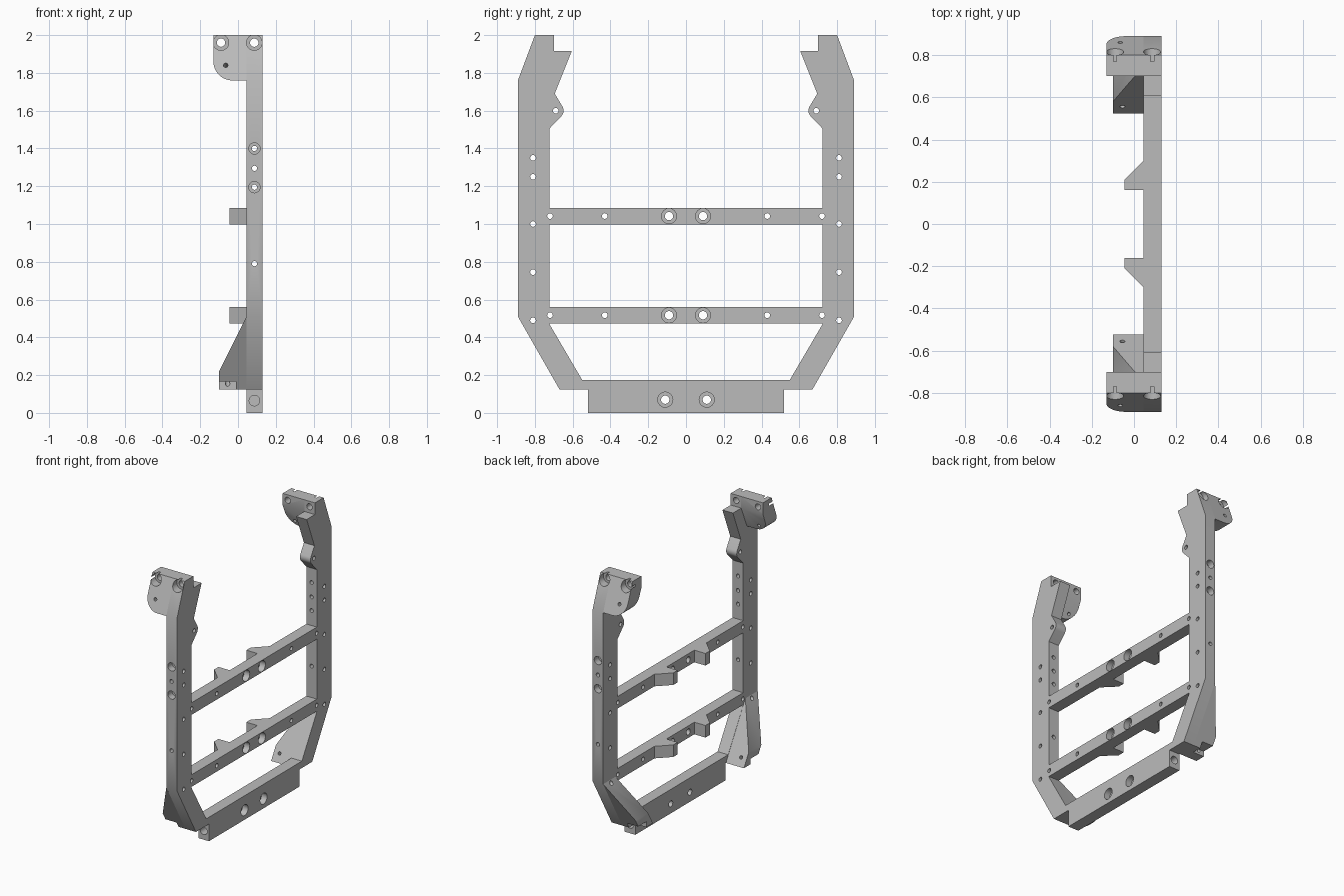
import bpy, bmesh, math
from mathutils import Vector, Matrix

if "Cube" in bpy.data.objects:
    bpy.data.objects.remove(bpy.data.objects["Cube"], do_unlink=True)

GREY = (0.5, 0.5, 0.5, 1)
mat = bpy.data.materials.new("plain grey")
mat.use_nodes = True
mat.diffuse_color = GREY
mat.node_tree.nodes["Principled BSDF"].inputs["Base Color"].default_value = GREY

X_IN, X_OUT = 0.045, 0.13      # thickness of the main frame
X_MID = 0.087


def make_object(name, bm):
    bmesh.ops.recalc_face_normals(bm, faces=bm.faces)
    me = bpy.data.meshes.new(name)
    bm.to_mesh(me)
    bm.free()
    ob = bpy.data.objects.new(name, me)
    bpy.context.collection.objects.link(ob)
    me.materials.append(mat)
    return ob


def prism(points, place, lo, hi):
    """Extrude a 2D profile; place(a, b, depth) gives the 3D point."""
    bm = bmesh.new()
    face = bm.faces.new([bm.verts.new(place(a, b, lo)) for a, b in points])
    new = bmesh.ops.extrude_face_region(bm, geom=[face])["geom"]
    move = Vector(place(0, 0, hi)) - Vector(place(0, 0, lo))
    bmesh.ops.translate(bm, vec=move, verts=[v for v in new if isinstance(v, bmesh.types.BMVert)])
    bmesh.ops.recalc_face_normals(bm, faces=bm.faces)
    return bm


def along_x(a, b, d):
    return (d, a, b)


def along_z(a, b, d):
    return (a, b, d)


def bore(bm, start, direction, steps, sides=24):
    """Add a stepped round cutter: steps are (length, radius) along the axis."""
    turn = Vector(direction).to_track_quat("Z", "Y").to_matrix()
    rings, depth = [], 0
    for length, radius in steps:
        for d in (depth, depth + length):
            rings.append([bm.verts.new(Vector(start) + turn @ Vector((
                radius * math.cos(math.tau * i / sides),
                radius * math.sin(math.tau * i / sides), d))) for i in range(sides)])
        depth += length
    for r, q in zip(rings, rings[1:]):
        for i in range(sides):
            j = (i + 1) % sides
            bm.faces.new((r[i], r[j], q[j], q[i]))
    bm.faces.new(rings[0][::-1])
    bm.faces.new(rings[-1])


def cut(ob, cutter):
    mod = ob.modifiers.new("cut", "BOOLEAN")
    mod.operation, mod.solver, mod.object = "DIFFERENCE", "EXACT", cutter
    bpy.ops.object.select_all(action="DESELECT")
    ob.select_set(True)
    bpy.context.view_layer.objects.active = ob
    bpy.ops.object.modifier_apply(modifier=mod.name)


parts = []

# U-shaped main frame, half outline mirrored across the middle
bump = [(-0.69 + 0.042 * math.cos(math.radians(a)), 1.6 + 0.042 * math.sin(math.radians(a)))
        for a in range(30, -46, -15)]
half = [(-0.52, 0), (-0.52, 0.125), (-0.67, 0.125), (-0.89, 0.51), (-0.89, 1.76),
        (-0.8, 2), (-0.7, 2), (-0.7, 1.915), (-0.605, 1.915), (-0.695, 1.69)]
half += bump + [(-0.723, 1.505), (-0.723, 0.47), (-0.55, 0.175)]
outline = half + [(-y, z) for y, z in reversed(half)]
parts.append(make_object("main_frame", prism(outline, along_x, X_IN, X_OUT)))

# Cross bars with two wedge-shaped stops each
stop = [(X_OUT, -0.723), (X_IN, -0.723), (X_IN, -0.3), (-0.045, -0.21), (-0.045, -0.16), (X_IN, -0.16)]
bar = stop + [(x, -y) for x, y in reversed(stop)]
for label, z in (("lower", 0.473), ("upper", 0.998)):
    parts.append(make_object(label + "_cross_bar", prism(bar, along_z, z, z + 0.088)))

notches = []
for label, s in (("front", 1), ("back", -1)):
    flip = Matrix.Diagonal((1, s, 1, 1))

    # Sloped mounting flange with a rounded lower corner
    profile = [(-0.89, 1.76), (-0.8, 2), (-0.7, 2), (-0.7, 1.915), (-0.765, 1.76)]
    bm = prism(profile, along_x, -0.13, X_IN)
    corner = [e for e in bm.edges if all(v.co.x < -0.1 and v.co.z < 1.8 for v in e.verts)]
    bmesh.ops.bevel(bm, geom=corner, offset=0.1, segments=10, profile=0.5, affect="EDGES")
    bm.transform(flip)
    parts.append(make_object(label + "_flange", bm))

    # Tapered gusset on the slanted leg
    profile = [(-0.67, 0.125), (-0.913, 0.55), (-0.771, 0.55), (-0.524, 0.125)]
    bm = prism(profile, along_x, -0.1, X_IN)
    bmesh.ops.bisect_plane(bm, geom=bm.verts[:] + bm.edges[:] + bm.faces[:],
                           plane_co=(-0.1, 0, 0.22), plane_no=(-0.29, 0, 0.145), clear_outer=True)
    bmesh.ops.holes_fill(bm, edges=[e for e in bm.edges if e.is_boundary])
    bm.transform(flip)
    gusset = make_object(label + "_gusset", bm)
    bm = prism([(-0.8, 0.1), (-0.8, 0.165), (-0.6, 0.165), (-0.6, 0.1)], along_x, -0.12, -0.01)
    bm.transform(flip)
    notch = make_object("notch_cutter", bm)
    cut(gusset, notch)
    bpy.data.objects.remove(notch, do_unlink=True)
    parts.append(gusset)

# All drilled holes
holes = bmesh.new()
for s in (-1, 1):
    # small holes through posts, lugs and bars
    side_holes = [(0.81, z) for z in (1.35, 1.25, 1.0, 0.745, 0.49)] + [(0.69, 1.6)]
    side_holes += [(y, z) for y in (0.72, 0.43) for z in (1.042, 0.517)]
    for y, z in side_holes:
        bore(holes, (0.2, s * y, z), (-1, 0, 0), [(0.25, 0.015)], 16)
    # counterbored holes in bars and base
    for y, z in ((0.09, 1.042), (0.09, 0.517), (0.11, 0.07)):
        bore(holes, (0.2, s * y, z), (-1, 0, 0), [(0.115, 0.04), (0.15, 0.022)])
    # holes through the outer face of the posts
    inward = (0, -s, 0)
    for z in (1.4, 1.195):
        bore(holes, (X_MID, s * 0.95, z), inward, [(0.11, 0.03), (0.25, 0.014)])
    for z in (1.295, 0.79):
        bore(holes, (X_MID, s * 0.95, z), inward, [(0.35, 0.014)], 16)
    # flange bolt holes and small pin hole
    for x in (-0.09, 0.086):
        bore(holes, (x, s * 0.95, 1.96), inward, [(0.18, 0.041), (0.15, 0.022)])
    bore(holes, (-0.065, s * 0.907, 1.858), (0, -s * 0.936, -0.351), [(0.3, 0.012)], 16)
    # gusset pin hole and blind holes in the ends of the base
    bore(holes, (-0.055, s * 0.512, 0.205), (0, s * 0.868, -0.5), [(0.2, 0.012)], 16)
    bore(holes, (X_MID, s * 0.56, 0.065), inward, [(0.14, 0.028)])
cutter = make_object("hole_cutter", holes)
cutter.hide_render = True

for ob in parts:
    cut(ob, cutter)
    bpy.ops.object.shade_smooth_by_angle(angle=math.radians(30))
bpy.data.objects.remove(cutter, do_unlink=True)
